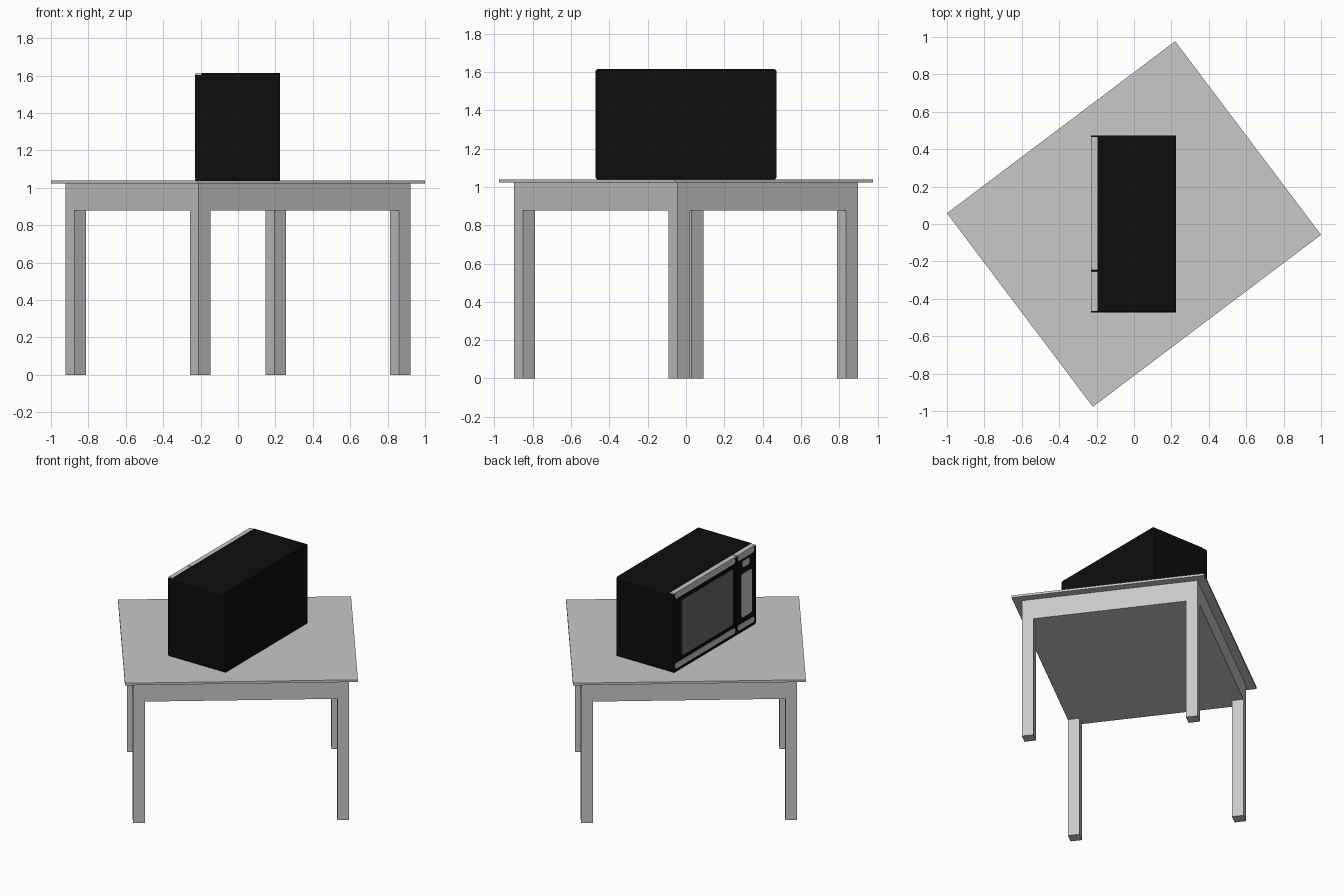
import bpy, bmesh, math
from mathutils import Matrix, Vector

cube = bpy.data.objects.get("Cube")
if cube:
    bpy.data.objects.remove(cube, do_unlink=True)


def material(name, rgb):
    m = bpy.data.materials.new(name)
    m.use_nodes = True
    m.diffuse_color = (*rgb, 1)
    m.node_tree.nodes["Principled BSDF"].inputs["Base Color"].default_value = (*rgb, 1)
    return m


GREY = material("table grey", (0.58, 0.58, 0.58))
BLACK = material("case black", (0.004, 0.004, 0.004))
TRIM = material("trim grey", (0.56, 0.56, 0.56))
GLASS = material("window grey", (0.15, 0.15, 0.15))


def finish(name, bm, mat, turn=0.0):
    me = bpy.data.meshes.new(name)
    bmesh.ops.recalc_face_normals(bm, faces=bm.faces)
    bm.to_mesh(me)
    bm.free()
    me.materials.append(mat)
    ob = bpy.data.objects.new(name, me)
    ob.rotation_euler.z = turn
    bpy.context.collection.objects.link(ob)
    return ob


def box(name, x, y, z, mat, turn=0.0, bevel=0.0, axis=None):
    """Box from (min, max) ranges; bevel rounds the edges along one axis."""
    bm = bmesh.new()
    size = [r[1] - r[0] for r in (x, y, z)]
    mid = Vector([(r[0] + r[1]) / 2 for r in (x, y, z)])
    bmesh.ops.create_cube(bm, size=1, matrix=Matrix.Translation(mid) @ Matrix.Diagonal((*size, 1)))
    if bevel:
        edges = [e for e in bm.edges
                 if abs((e.verts[0].co - e.verts[1].co).normalized()[axis]) > 0.9]
        bmesh.ops.bevel(bm, geom=edges, offset=bevel, segments=4, profile=0.5, affect='EDGES')
    return finish(name, bm, mat, turn)


# Table, turned on the floor
TURN = math.radians(37)
A, B, LEG = 0.709, 0.591, 0.078
box("table_top", (-0.764, 0.764), (-0.648, 0.648), (1.024, 1.04), GREY, TURN)
box("table_apron", (-A, A), (-B, B), (0.878, 1.024), GREY, TURN)
for sx, front in ((-1, "left"), (1, "right")):
    for sy, side in ((-1, "front"), (1, "back")):
        xs = sorted((sx * A, sx * (A - LEG)))
        ys = sorted((sy * B, sy * (B - LEG)))
        box(f"leg_{side}_{front}", xs, ys, (0, 0.878), GREY, TURN)

# Oven case with thin side and bottom lips around the fascia
Z0, Z1 = 1.04, 1.615
box("oven_case", (-0.195, 0.225), (-0.472, 0.472), (Z0, Z1), BLACK, bevel=0.012, axis=0)
for s, side in ((-1, "right"), (1, "left")):
    ys = sorted((s * 0.464, s * 0.472))
    box(f"case_lip_{side}", (-0.23, -0.195), ys, (Z0 + 0.012, Z1 - 0.012), BLACK)
box("case_lip_bottom", (-0.23, -0.195), (-0.464, 0.464), (Z0, Z0 + 0.008), BLACK)

# Door and control panel, each with grey strips along the top and bottom
for name, y in (("door", (-0.247, 0.464)), ("control_panel", (-0.464, -0.253))):
    box(name, (-0.226, -0.195), y, (Z0 + 0.008, 1.602), BLACK)
    box(name + "_top_trim", (-0.23, -0.195), y, (1.602, 1.611), TRIM)
    ends = (y[0] + 0.012, y[1] - 0.012)
    box(name + "_top_strip", (-0.23, -0.226), ends, (1.565, 1.602), TRIM, bevel=0.016, axis=0)
    box(name + "_bottom_strip", (-0.23, -0.226), ends, (1.06, 1.1), TRIM, bevel=0.016, axis=0)

# Window, keypad and display
box("window", (-0.23, -0.226), (-0.208, 0.372), (1.13, 1.53), GLASS, bevel=0.015, axis=0)
box("keypad", (-0.23, -0.226), (-0.426, -0.306), (1.14, 1.455), TRIM, bevel=0.015, axis=0)
box("display", (-0.23, -0.226), (-0.4, -0.32), (1.5, 1.545), TRIM, bevel=0.01, axis=0)
